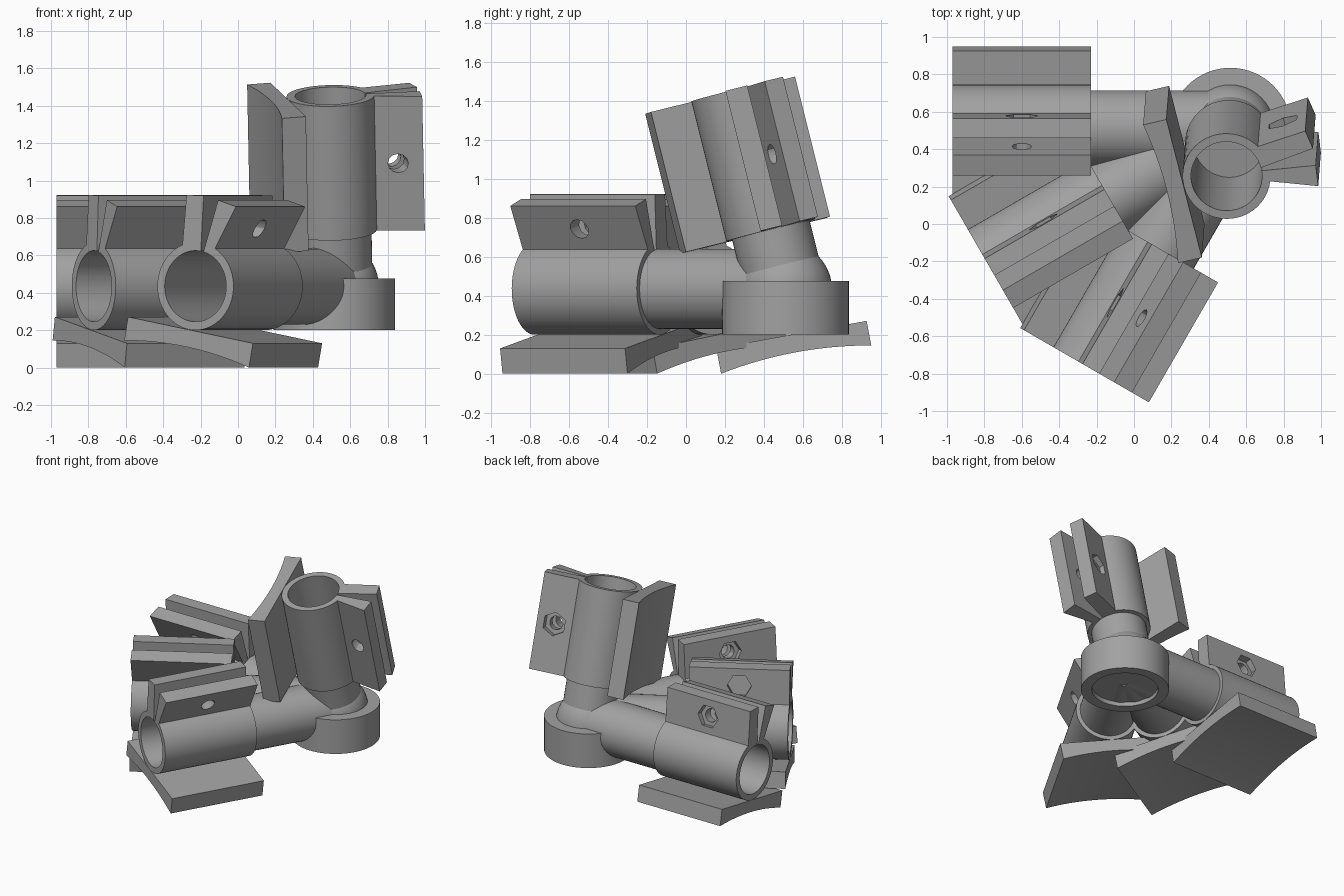
import bpy, bmesh, math
from mathutils import Matrix, Vector

if "Cube" in bpy.data.objects:
    bpy.data.objects.remove(bpy.data.objects["Cube"])

grey = bpy.data.materials.new("plain grey")
grey.use_nodes = True
COLOUR = (0.36, 0.36, 0.36, 1)
grey.diffuse_color = COLOUR
grey.node_tree.nodes["Principled BSDF"].inputs["Base Color"].default_value = COLOUR

HUB = Vector((0.515, 0.51, 0.435))
PIPE_R, OUTER_R, BORE_R, SOCKET_LEN = 0.205, 0.235, 0.19, 0.74
CLAMP_TILT = math.radians(10.7)


def add_object(name, bm, matrix=Matrix()):
    bm.transform(matrix)
    bmesh.ops.recalc_face_normals(bm, faces=bm.faces)
    mesh = bpy.data.meshes.new(name)
    bm.to_mesh(mesh)
    bm.free()
    mesh.materials.append(grey)
    obj = bpy.data.objects.new(name, mesh)
    bpy.context.collection.objects.link(obj)
    return obj


def smooth(obj):
    bpy.ops.object.select_all(action='DESELECT')
    obj.select_set(True)
    bpy.context.view_layer.objects.active = obj
    bpy.ops.object.shade_smooth_by_angle(angle=math.radians(30))


def arc(radius, start, end, steps):
    angles = [math.radians(start + (end - start) * i / steps) for i in range(steps + 1)]
    return [(radius * math.cos(a), radius * math.sin(a)) for a in angles]


def extrude(name, outline, near, far, matrix):
    """Extrude a cross-section along the arm, from near to far."""
    bm = bmesh.new()
    face = bm.faces.new([bm.verts.new((u, p, -near)) for u, p in outline])
    geom = bmesh.ops.extrude_face_region(bm, geom=[face])["geom"]
    verts = [g for g in geom if isinstance(g, bmesh.types.BMVert)]
    bmesh.ops.translate(bm, verts=verts, vec=(0, 0, near - far))
    return add_object(name, bm, matrix)


def cylinder(name, radius, sides, start, end, matrix):
    """Cylinder along local z from start to end."""
    bm = bmesh.new()
    bmesh.ops.create_cone(bm, cap_ends=True, segments=sides, radius1=radius, radius2=radius,
                          depth=end - start, matrix=Matrix.Translation((0, 0, (start + end) / 2)))
    return add_object(name, bm, matrix)


def cut(obj, cutters):
    """Subtract the cutters, bake the result and drop the cutters."""
    for cutter in cutters:
        cutter.hide_render = True
        mod = obj.modifiers.new("cut", 'BOOLEAN')
        mod.operation, mod.solver, mod.object = 'DIFFERENCE', 'EXACT', cutter
    bpy.context.view_layer.update()
    graph = bpy.context.evaluated_depsgraph_get()
    baked = bpy.data.meshes.new_from_object(obj.evaluated_get(graph))
    obj.modifiers.clear()
    obj.data = baked
    for cutter in cutters:
        bpy.data.objects.remove(cutter)


# Split clamp ring with two diverging flanges
CLAMP = (arc(OUTER_R, 121, 430, 48) + [(0.055, 0.487), (-0.05, 0.485)]
         + arc(BORE_R, 100, -255, 52) + [(-0.14, 0.46), (-0.25, 0.425)])


def plate_outline():
    """Tilted foot plate with a flat top and an arched underside."""
    start, end = Vector((-0.33, -0.435)), Vector((0.44, -0.29))
    up = Vector((-math.sin(CLAMP_TILT), math.cos(CLAMP_TILT)))
    under = []
    for i in range(17):
        t = i / 16
        under.append(start.lerp(end, t) + up * 0.037 * 4 * t * (1 - t))
    return [tuple(v) for v in under] + [tuple(end + up * 0.128), tuple(start + up * 0.132)]


def build_arm(name, axis, up, near):
    axis = axis.normalized()
    up = (up - axis * up.dot(axis)).normalized()
    side = up.cross(-axis)
    frame = Matrix((side, up, -axis)).transposed().to_4x4()
    frame.translation = HUB
    far = near + SOCKET_LEN

    smooth(cylinder(name + "_pipe", PIPE_R, 48, -near - 0.004, 0, frame))
    clamp = extrude(name + "_clamp", CLAMP, near, far, frame)

    # Bolt hole through both flanges, with a hexagonal nut pocket on one side
    bolt_dir = Vector((math.cos(CLAMP_TILT), math.sin(CLAMP_TILT), 0))
    bolt = Matrix.Translation((-0.06, 0.33, -(near + far) / 2)) \
        @ bolt_dir.to_track_quat('Z', 'Y').to_matrix().to_4x4()
    cut(clamp, [cylinder("bolt_cutter", 0.052, 12, -0.4, 0.4, frame @ bolt),
                cylinder("nut_cutter", 0.09, 6, 0.085, 0.4, frame @ bolt)])
    smooth(clamp)
    smooth(extrude(name + "_plate", plate_outline(), near, far, frame))


# Three level arms fanned out at even angles
for label, degrees in (("back", 180), ("middle", 210), ("front", 240)):
    a = math.radians(degrees)
    build_arm(label + "_arm", Vector((math.cos(a), math.sin(a), 0)), Vector((0, 0, 1)), 0.745)

# Leaning upright arm
roll = math.radians(25)
build_arm("upright_arm", Vector((-0.02, -0.25, 1)),
          Vector((math.cos(roll), math.sin(roll), 0)), 0.31)

# Round joint where the pipes meet
bm = bmesh.new()
bmesh.ops.create_uvsphere(bm, u_segments=48, v_segments=24, radius=0.238)
joint = add_object("joint_ball", bm, Matrix.Translation(HUB))
cut(joint, [cylinder("ball_cutter", 0.5, 32, -0.5, -0.1, Matrix.Translation(HUB))])
smooth(joint)

# Base collar with a shallow recess and a small centre hole underneath
profile = [(0.0, 0.475), (0.325, 0.475), (0.325, 0.2), (0.245, 0.2),
           (0.245, 0.235), (0.014, 0.235), (0.014, 0.3), (0.0, 0.3)]
bm = bmesh.new()
points = [bm.verts.new((r, 0, z)) for r, z in profile]
edges = [bm.edges.new(pair) for pair in zip(points, points[1:])]
bmesh.ops.spin(bm, geom=points + edges, axis=(0, 0, 1), cent=(0, 0, 0),
               angle=math.tau, steps=64, use_duplicate=False)
bmesh.ops.remove_doubles(bm, verts=bm.verts, dist=0.0005)
smooth(add_object("base_collar", bm, Matrix.Translation((HUB.x, HUB.y, 0))))
